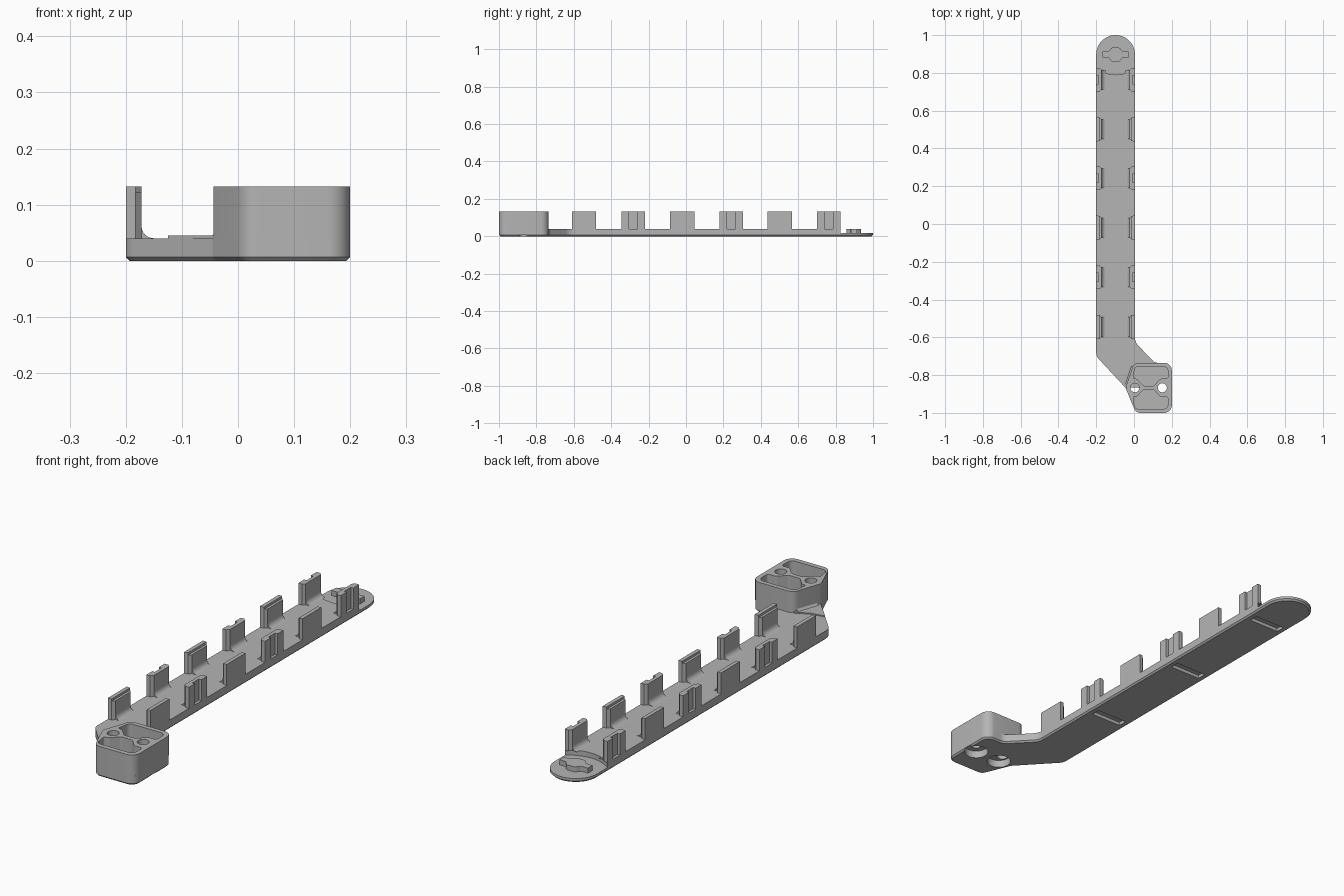
import bpy, bmesh, math
from mathutils import Vector

cube = bpy.data.objects.get("Cube")
if cube:
    bpy.data.objects.remove(cube, do_unlink=True)

grey = bpy.data.materials.new("plain_grey")
grey.use_nodes = True
COLOR = (0.46, 0.46, 0.46, 1)
grey.diffuse_color = COLOR
for node in grey.node_tree.nodes:
    if node.type == 'BSDF_PRINCIPLED':
        node.inputs["Base Color"].default_value = COLOR


def rounded(corners, steps=8):
    """Outline from (x, y, radius) corners, each replaced by an arc."""
    out = []
    for i, (x, y, r) in enumerate(corners):
        p = Vector((x, y))
        a = (Vector(corners[i - 1][:2]) - p).normalized()
        b = (Vector(corners[(i + 1) % len(corners)][:2]) - p).normalized()
        if r == 0:
            out.append(p)
            continue
        half = a.angle(b) / 2
        center = p + (a + b).normalized() * (r / math.sin(half))
        start = p + a * (r / math.tan(half)) - center
        end = p + b * (r / math.tan(half)) - center
        sweep = math.atan2(start.x * end.y - start.y * end.x, start.dot(end))
        for k in range(steps + 1):
            t = sweep * k / steps
            c, s = math.cos(t), math.sin(t)
            out.append(center + Vector((start.x * c - start.y * s,
                                        start.x * s + start.y * c)))
    return [p for i, p in enumerate(out) if (p - out[i - 1]).length > 1e-4]


def circle(x, y, r, n=40):
    return [(x + r * math.cos(math.tau * i / n), y + r * math.sin(math.tau * i / n))
            for i in range(n)]


def finish(name, bm):
    bmesh.ops.recalc_face_normals(bm, faces=bm.faces)
    mesh = bpy.data.meshes.new(name)
    bm.to_mesh(mesh)
    bm.free()
    mesh.materials.append(grey)
    obj = bpy.data.objects.new(name, mesh)
    bpy.context.collection.objects.link(obj)
    return obj


def prism(name, outline, z0, z1, chamfer=0):
    bm = bmesh.new()
    face = bm.faces.new([bm.verts.new((p[0], p[1], z0)) for p in outline])
    top = bmesh.ops.extrude_face_region(bm, geom=[face], use_keep_orig=True)
    bmesh.ops.translate(bm, vec=(0, 0, z1 - z0),
                        verts=[g for g in top["geom"] if isinstance(g, bmesh.types.BMVert)])
    if chamfer:
        low = [e for e in bm.edges if all(v.co.z < z0 + 1e-5 for v in e.verts)]
        bmesh.ops.bevel(bm, geom=low, offset=chamfer, segments=1, affect='EDGES')
    return finish(name, bm)


def fillet(name, a, b, z, r, steps=6):
    """Concave foot along a-b, spreading to the left of that direction."""
    a, b = Vector((*a, z)), Vector((*b, z))
    d = (b - a).normalized()
    side = Vector((-d.y, d.x, 0))
    profile = [(0, 0)] + [(r - r * math.cos(t), r - r * math.sin(t))
                          for t in [math.pi / 2 * k / steps for k in range(steps + 1)]]
    bm = bmesh.new()
    rings = [[bm.verts.new(e + side * u + Vector((0, 0, v))) for u, v in profile]
             for e in (a, b)]
    for ring in rings:
        bm.faces.new(ring)
    for i in range(len(profile)):
        bm.faces.new((rings[0][i - 1], rings[0][i], rings[1][i], rings[1][i - 1]))
    return finish(name, bm)


def cut(obj, cutters):
    for c in cutters:
        c.hide_render = True
        m = obj.modifiers.new("cut", 'BOOLEAN')
        m.operation, m.solver, m.object = 'DIFFERENCE', 'EXACT', c
        bpy.context.view_layer.objects.active = obj
        bpy.ops.object.modifier_apply(modifier=m.name)
        bpy.data.objects.remove(c, do_unlink=True)


def rect(x0, x1, y0, y1):
    return [(x0, y0), (x1, y0), (x1, y1), (x0, y1)]


LEFT, RIGHT = -0.2, 0.005
MID, HALF = (LEFT + RIGHT) / 2, (RIGHT - LEFT) / 2
FLOOR, TOP, TIP = 0.04, 0.132, 0.018
HOLES = [(0.005, -0.867), (0.15, -0.867)]
CLIPS = [-0.545, -0.282, -0.02, 0.242, 0.502, 0.764]

# Long base strip with angled arm and round tip
base = prism("base_strip", rounded([
    (0.2, -1, 0.04), (0.2, -0.735, 0.04), (0.11, -0.735, 0.04), (RIGHT, -0.625, 0.06),
    (RIGHT, 1, HALF), (LEFT, 1, HALF), (LEFT, -0.7, 0.05), (-0.045, -0.867, 0.02),
    (0.01, -1, 0.035)], 12), 0, FLOOR, 0.007)
cutters = [prism("tip_cutter", circle(MID, 0.95, 0.16, 64), TIP, 0.1)]
for x, y in HOLES:
    cutters.append(prism("hole_cutter", circle(x, y, 0.024), -0.1, 0.1))
    cutters.append(prism("counterbore_cutter", circle(x + (0.02 if x < 0.1 else 0), y, 0.05),
                         -0.1, 0.033))
for y in CLIPS[1::2]:
    cutters.append(prism("slot_cutter", rect(MID - 0.075, MID + 0.075, y - 0.02, y + 0.02),
                         -0.1, 0.015))
cut(base, cutters)

# Slightly raised pad and foot beside the mounting block
prism("arm_pad", [(-0.125, -0.78), (-0.065, -0.77), (0, -0.738), (0.03, -0.867),
                  (-0.042, -0.866)], FLOOR, 0.045)
fillet("block_foot", (-0.036, -0.85), (-0.004, -0.755), FLOOR, 0.025)

# Mounting block with two pockets and two screw holes
block = prism("mounting_block", rounded([
    (0.2, -1, 0.04), (0.2, -0.735, 0.04), (0, -0.735, 0.035), (-0.045, -0.867, 0.02),
    (0.01, -1, 0.035)]), FLOOR, TOP)
pocket = [(0.005, 0.112, 0.02), (0.18, 0.112, 0.025), (0.18, 0.048, 0.012),
          (0.14, 0.048, 0.02), (0.105, 0.01, 0.015), (0.05, 0.01, 0.015),
          (0.015, 0.048, 0.02), (-0.005, 0.048, 0.006)]
cutters = [prism("pocket_cutter", rounded([(x, -0.867 + s * y, r) for x, y, r in pocket]),
                 0.05, 0.2) for s in (1, -1)]
cutters += [prism("hole_cutter", circle(x, y, 0.024), 0, 0.2) for x, y in HOLES]
cut(block, cutters)

# Clips along both edges, alternating stepped and grooved
DEEP, STEP, GROOVE = 0.028, 0.017, 0.012
for s, side in ((1, "left"), (-1, "right")):
    def plan(points, y):
        return [(MID + s * (HALF - u), y + v) for u, v in points]
    for i, y in enumerate(CLIPS):
        inner = [(STEP, 0.063), (DEEP, 0.052), (DEEP, -0.052), (STEP, -0.063)]
        if i % 2:
            prism(f"grooved_clip_{side}_{i}", plan(
                [(0, -0.063), (0, -0.023), (GROOVE, -0.023), (GROOVE, 0.023),
                 (0, 0.023), (0, 0.063)] + inner, y), FLOOR, TOP)
        else:
            prism(f"stepped_clip_{side}_{i}", plan([(0, -0.065), (0, 0.065)] + inner, y),
                  FLOOR, TOP - 0.01)
            prism(f"clip_crest_{side}_{i}", plan(
                [(0, -0.065), (0, 0.065), (STEP, 0.063), (STEP, -0.063)], y),
                TOP - 0.01, TOP)
        x = MID + s * (HALF - DEEP)
        fillet(f"clip_foot_{side}_{i}", (x, y - s * 0.052), (x, y + s * 0.052), FLOOR, 0.022)

# Keyed boss on the round tip
quarter = [(0.069, 0.016, 0), (0.037, 0.016, 0.008), (0.02, 0.038, 0.018)]
upper = quarter + [(-x, y, r) for x, y, r in reversed(quarter)]
key = upper + [(-x, -y, r) for x, y, r in upper]
prism("tip_key", rounded([(MID + x, 0.897 + y, r) for x, y, r in key]), TIP, 0.04)

# Smooth the curved walls, keep the edges sharp
for obj in bpy.context.scene.objects:
    obj.select_set(obj.type == 'MESH')
bpy.context.view_layer.objects.active = base
bpy.ops.object.shade_smooth_by_angle(angle=math.radians(30))
